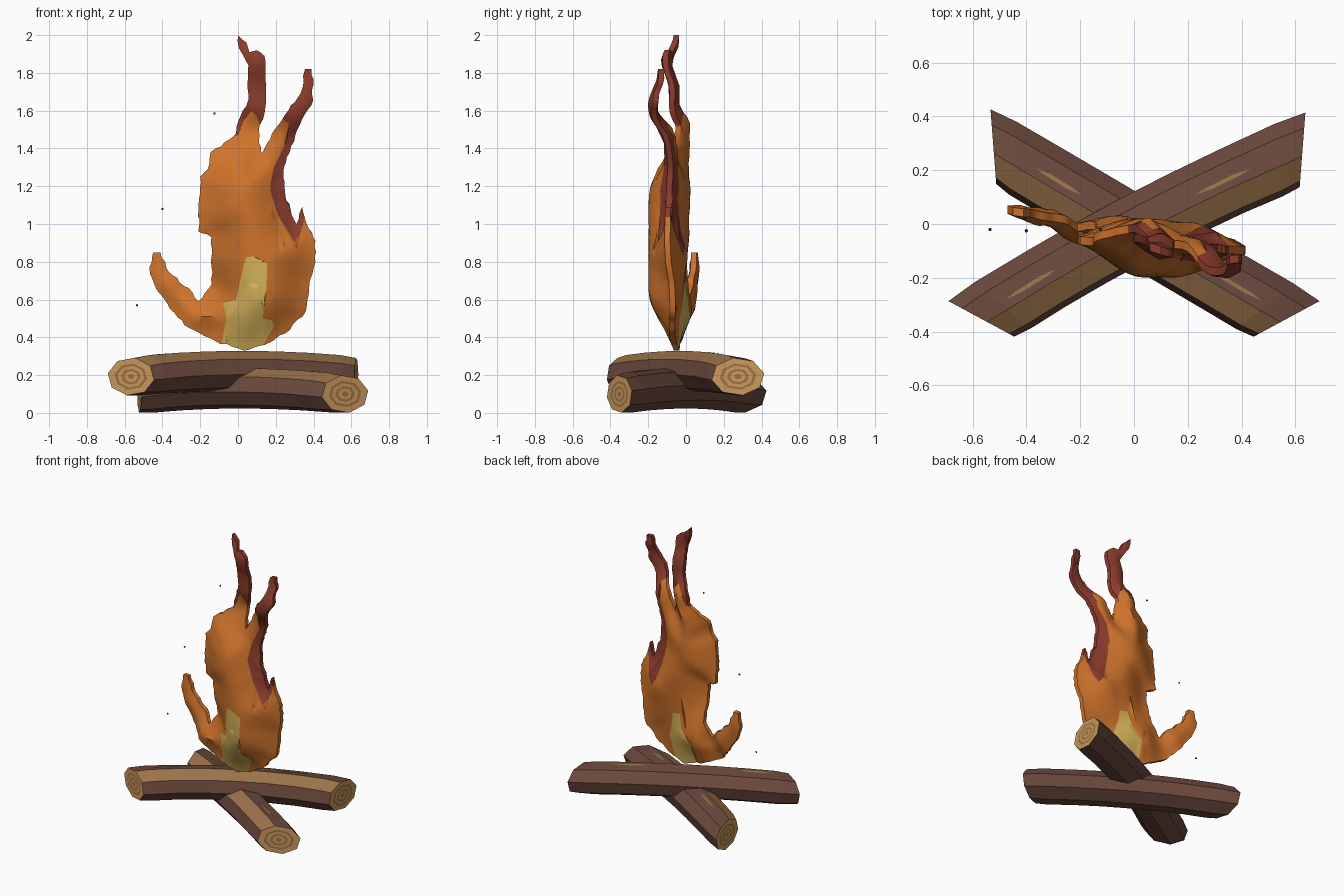
import bpy
import bmesh
import math
import random
from mathutils import Vector, geometry

random.seed(4)
if "Cube" in bpy.data.objects:
    bpy.data.objects.remove(bpy.data.objects["Cube"])


def make_material(name, srgb):
    linear = [((c + 0.055) / 1.055) ** 2.4 for c in srgb] + [1]
    mat = bpy.data.materials.new(name)
    mat.use_nodes = True
    mat.diffuse_color = linear
    node = next(n for n in mat.node_tree.nodes if n.type == "BSDF_PRINCIPLED")
    node.inputs["Base Color"].default_value = linear
    node.inputs["Roughness"].default_value = 0.9
    return mat


bark = make_material("bark brown", (0.42, 0.285, 0.24))
bare = make_material("bare wood", (0.61, 0.45, 0.29))
cut = make_material("cut wood", (0.80, 0.60, 0.36))
growth = make_material("growth ring", (0.61, 0.45, 0.27))
orange = make_material("flame orange", (0.81, 0.45, 0.17))
yellow = make_material("flame yellow", (0.84, 0.70, 0.35))
red = make_material("flame red", (0.55, 0.235, 0.175))


def finish(name, bm, materials):
    bmesh.ops.recalc_face_normals(bm, faces=bm.faces[:])
    mesh = bpy.data.meshes.new(name)
    bm.to_mesh(mesh)
    bm.free()
    for mat in materials:
        mesh.materials.append(mat)
    obj = bpy.data.objects.new(name, mesh)
    bpy.context.collection.objects.link(obj)
    return obj


# Logs: eight-sided, arched, with tapered and slanted cut ends
SIDES = 8
STATIONS = (-1, -0.86, -0.58, -0.29, 0, 0.29, 0.58, 0.86, 1)
LOG_DIR = Vector((0.88, 0.48))
LOG_SIDE = Vector((-0.48, 0.88))
RADIUS_SIDE, RADIUS_UP = 0.127, 0.108


def build_log(name, side, back, base, bow, drift):

    def log_point(t, lat, height):
        """Point at t (-1 front end, 1 back end), offset sideways and upwards."""
        along = (back if t > 0 else 0.665) * t + 0.65 * lat * t ** 3
        flat = LOG_DIR * along + LOG_SIDE * (lat - 0.018 - bow * t * t + drift * t)
        return Vector((side * flat.x, flat.y, base + 0.03 * (1 - t * t) + height))

    bm = bmesh.new()

    def ring(t, scale=1.0):
        if abs(t) == 1:
            scale *= 0.93
        angles = [math.tau * k / SIDES + math.radians(10) for k in range(SIDES)]
        return [bm.verts.new(log_point(t, RADIUS_SIDE * scale * math.cos(a),
                                       RADIUS_UP * scale * math.sin(a))) for a in angles]

    def bridge(a, b, pick):
        for k in range(SIDES):
            n = (k + 1) % SIDES
            bm.faces.new((a[k], a[n], b[n], b[k])).material_index = pick(k)

    rings = [ring(t) for t in STATIONS]
    for a, b in zip(rings, rings[1:]):
        bridge(a, b, lambda k: 1 if k == 2 else 0)   # stripped upper front side

    # Cut ends with growth rings
    for t, outer in ((-1, rings[0]), (1, rings[-1])):
        for i, scale in enumerate((0.7, 0.58, 0.42, 0.3, 0.14)):
            inner = ring(t, scale)
            bridge(outer, inner, lambda k: 2 + i % 2)
            outer = inner
        bm.faces.new(outer).material_index = 3
    finish(name, bm, (bark, bare, cut, growth))

    # Thin scratches beside the ridge
    for label, start, end in (("front", -0.82, -0.5), ("back", 0.37, 0.7)):
        bm = bmesh.new()
        outline = ((0, 0), (0.3, -0.008), (0.8, -0.006), (1, 0), (0.7, 0.008), (0.2, 0.006))
        bm.faces.new([bm.verts.new(log_point(start + (end - start) * u, v + 0.012,
                                             RADIUS_UP - 0.002 - 0.18 * (v + 0.012)))
                      for u, v in outline])
        finish(f"{name}_{label}_scratch", bm, (bare,))


build_log("upper_log", 1, 0.68, 0.192, 0.03, -0.01)
build_log("lower_log", -1, 0.595, 0.1, 0, 0.02)

# Flame: front outline, counter-clockwise from the bottom
OUTLINE = [
    (.03, .33), (.14, .36), (.25, .42), (.36, .54), (.38, .7), (.41, .8), (.41, .91),
    (.36, 1.01), (.34, 1.09), (.31, 1), (.28, 1.07), (.25, 1.16), (.24, 1.28),
    (.28, 1.41), (.33, 1.53), (.39, 1.63), (.4, 1.74), (.39, 1.82), (.355, 1.82),
    (.33, 1.69), (.25, 1.58), (.18, 1.48), (.12, 1.37), (.11, 1.5), (.145, 1.62),
    (.145, 1.79), (.14, 1.89), (.1, 1.92), (.06, 1.91), (.045, 1.96), (0, 2), (.005, 1.93),
    (.055, 1.84), (.055, 1.66), (0, 1.54), (-.01, 1.48), (-.09, 1.41),
    (-.145, 1.38), (-.16, 1.29), (-.2, 1.25), (-.21, .96), (-.14, .93), (-.14, .68),
    (-.21, .59), (-.26, .66), (-.31, .69), (-.38, .77), (-.41, .85), (-.45, .85),
    (-.47, .77), (-.43, .65), (-.36, .55), (-.26, .45), (-.12, .38)]
FRONT_CORE = [(-.1, .3), (.1, .3), (.19, .46), (.18, .49), (.13, .5), (.15, .65),
              (.155, .79), (.08, .83), (.04, .82), (-.01, .6), (-.08, .58), (-.06, .5)]
BACK_CORE = [(-.07, .3), (.1, .3), (.15, .5), (.12, .6), (.11, .68), (.05, .69),
             (.03, .6), (-.05, .5)]
RIGHT_TIP = [(.3, .9), (.33, .96), (.37, 1.1), (.45, 1.5), (.45, 1.9), (.3, 1.9),
             (.22, 1.57), (.27, 1.53), (.25, 1.42), (.19, 1.3), (.17, 1.18), (.21, 1.05)]
TOP_TIP = [(-.05, 1.46), (0, 1.47), (.03, 1.55), (.07, 1.6), (.1, 1.57), (.12, 1.5),
           (.2, 1.62), (.2, 2.05), (-.05, 2.05)]
BACK_TIP = [(.25, .87), (.28, .83), (.31, .87), (.34, 1), (.2, 1.2), (.18, 1.12), (.21, .98)]

# Depth of the flame's middle sheet at a few places: x, z, y
DEPTH = [(.03, .35, -.06), (0, .9, -.08), (.2, .7, -.08), (.4, .9, -.1), (-.2, 1.2, -.07),
         (0, 1.5, -.01), (.1, 1.7, -.07), (.13, 1.87, -.11), (0, 2, -.06), (.2, 1.4, -.09),
         (.3, 1.65, -.17), (.38, 1.82, -.13), (-.45, .8, .05), (-.35, .6, .04),
         (-.2, .5, -.02), (.28, 1.1, -.1)]


def depth_at(x, z):
    total = weight = 0
    for px, pz, y in DEPTH:
        w = 1 / ((x - px) ** 2 + (z - pz) ** 2 + 0.006) ** 2
        total += w * y
        weight += w
    return total / weight + 0.01 * math.sin(14 * x + 4 * z)


def ragged(points, step=0.03, jitter=0.006):
    result = []
    for a, b in zip(points, points[1:] + points[:1]):
        a, b = Vector(a), Vector(b)
        n = max(1, round((b - a).length / step))
        for i in range(n):
            shift = Vector((random.uniform(-jitter, jitter), random.uniform(-jitter, jitter)))
            result.append(a.lerp(b, i / n) + (shift if i else shift * 0))
    return result


edge_loop = ragged(OUTLINE)
segments = list(zip(edge_loop, edge_loop[1:] + edge_loop[:1]))


def edge_distance(p):
    best = 9
    for a, b in segments:
        d = b - a
        u = max(0, min(1, (p - a).dot(d) / d.length_squared))
        best = min(best, (a + d * u - p).length)
    return best


# Triangulate the outline with its colour regions and an inner grid
points, regions = [], []
for loop in (edge_loop, FRONT_CORE, BACK_CORE, RIGHT_TIP, TOP_TIP, BACK_TIP):
    regions.append(list(range(len(points), len(points) + len(loop))))
    points += [Vector(p) for p in loop]
for row in range(50):
    for col in range(27):
        p = Vector((-0.47 + 0.034 * (col + row % 2 / 2), 0.34 + 0.034 * row))
        if edge_distance(p) > 0.015:
            points.append(p)
verts, _, tris, _, _, origins = geometry.delaunay_2d_cdt(points, [], regions, 0, 1e-5)
kept = [(tri, set(owner)) for tri, owner in zip(tris, origins) if 0 in owner]

bm = bmesh.new()
front, rear = {}, {}
for i in {i for tri, _ in kept for i in tri}:
    x, z = verts[i]
    inward = min(1, edge_distance(verts[i]) / 0.24)
    swell = 0.095 * math.sin(math.pi / 2 * inward) ** 1.4
    flatten = 0.4 + 0.6 * max(0, min(1, (z - 0.45) / 0.5))   # back is flatter low down
    y = depth_at(x, z)
    front[i] = bm.verts.new((x, y - 0.015 - swell, z))
    rear[i] = bm.verts.new((x, y + 0.015 + swell * flatten, z))
directed = {(t[k], t[(k + 1) % 3]) for t, _ in kept for k in range(3)}
for tri, owner in kept:
    front_index = 2 if owner & {3, 4} else 1 if 1 in owner else 0
    rear_index = 2 if owner & {3, 4, 5} else 1 if 2 in owner else 0
    bm.faces.new([front[i] for i in tri]).material_index = front_index
    bm.faces.new([rear[i] for i in reversed(tri)]).material_index = rear_index
    for k in range(3):
        a, b = tri[k], tri[(k + 1) % 3]
        if (b, a) not in directed:   # outer rim
            rim = bm.faces.new((front[b], front[a], rear[a], rear[b]))
            rim.material_index = front_index
flame = finish("flame", bm, (orange, yellow, red))
bpy.ops.object.select_all(action="DESELECT")
flame.select_set(True)
bpy.context.view_layer.objects.active = flame
bpy.ops.object.shade_smooth_by_angle(angle=math.radians(45))

# Floating embers
for number, spot in enumerate(((-.125, -.02, 1.585), (-.4, -.025, 1.08), (-.535, -.02, .57))):
    bm = bmesh.new()
    bmesh.ops.create_icosphere(bm, subdivisions=1, radius=0.007)
    bmesh.ops.translate(bm, verts=bm.verts[:], vec=spot)
    finish(f"ember_{number + 1}", bm, (red,))
